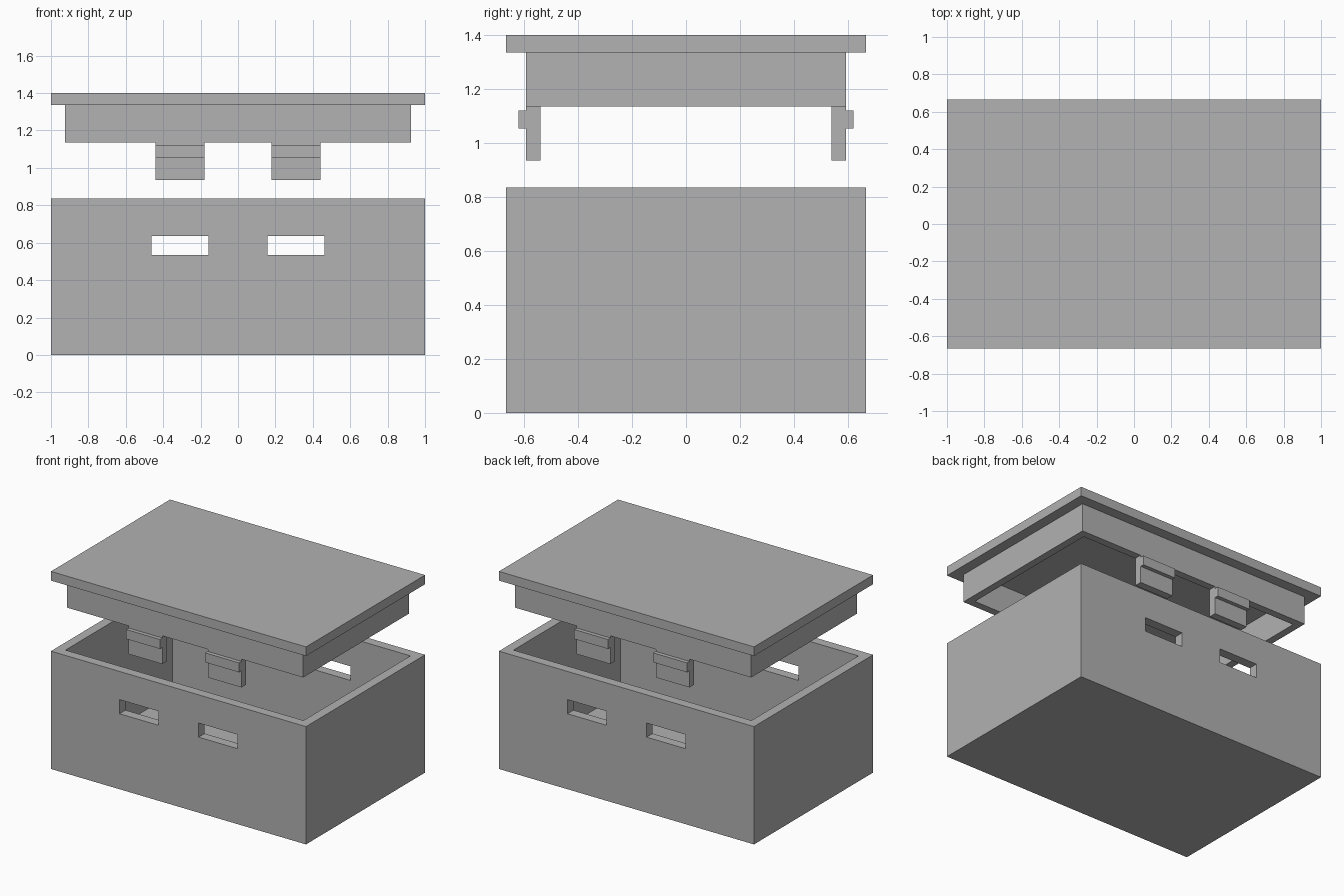
import bpy
import bmesh
from mathutils import Matrix, Vector

cube = bpy.data.objects.get("Cube")
if cube:
    bpy.data.objects.remove(cube, do_unlink=True)

LENGTH, DEPTH = 2.0, 1.333
WALL = 0.067
RIM_WALL = 0.053
GAP = 0.007
BOX_TOP = 0.835
LID_BOTTOM, LID_TOP = 1.335, 1.4
RIM_DROP = 0.2
LATCH_X = 0.31
RIM_Y = DEPTH / 2 - WALL - GAP

grey = bpy.data.materials.new("plain grey")
grey.use_nodes = True
grey.diffuse_color = (0.445, 0.445, 0.445, 1)
grey.node_tree.nodes["Principled BSDF"].inputs["Base Color"].default_value = grey.diffuse_color


def add_box(bm, low, high):
    low, high = Vector(low), Vector(high)
    matrix = Matrix.Translation((low + high) / 2) @ Matrix.Diagonal((*(high - low), 1))
    bmesh.ops.create_cube(bm, size=1, matrix=matrix)


def end_face(bm, up):
    bm.faces.ensure_lookup_table()
    return max(bm.faces, key=lambda f: f.normal.z * up)


def step(bm, face, inset, shift):
    """Inset a face, then extrude it vertically; return the moved face."""
    bmesh.ops.inset_region(bm, faces=[face], thickness=inset, use_even_offset=True)
    face = bmesh.ops.extrude_discrete_faces(bm, faces=[face])["faces"][0]
    bmesh.ops.translate(bm, verts=face.verts, vec=(0, 0, shift))
    return face


def finish(bm, name):
    bmesh.ops.recalc_face_normals(bm, faces=bm.faces)
    mesh = bpy.data.meshes.new(name)
    bm.to_mesh(mesh)
    bm.free()
    mesh.materials.append(grey)
    obj = bpy.data.objects.new(name, mesh)
    bpy.context.collection.objects.link(obj)
    return obj


# Open box with a floor as thick as its walls
bm = bmesh.new()
add_box(bm, (-LENGTH / 2, -DEPTH / 2, 0), (LENGTH / 2, DEPTH / 2, BOX_TOP))
bm.normal_update()
step(bm, end_face(bm, 1), WALL, WALL - BOX_TOP)
box = finish(bm, "box")

# Latch slots through the front and back walls
bm = bmesh.new()
for side in (-1, 1):
    x = side * LATCH_X
    add_box(bm, (x - 0.152, -1, 0.535), (x + 0.152, 1, 0.635))
cutter = finish(bm, "slot_cutter")
cutter.hide_render = True
cutter.display_type = 'WIRE'
cutter.hide_set(True)
cut = box.modifiers.new("slots", 'BOOLEAN')
cut.operation = 'DIFFERENCE'
cut.solver = 'EXACT'
cut.object = cutter

# Lid plate with a hollow rim that drops inside the box
bm = bmesh.new()
add_box(bm, (-LENGTH / 2, -DEPTH / 2, LID_BOTTOM), (LENGTH / 2, DEPTH / 2, LID_TOP))
bm.normal_update()
rim = step(bm, end_face(bm, -1), WALL + GAP, -RIM_DROP)
bm.normal_update()
step(bm, rim, RIM_WALL, RIM_DROP)
finish(bm, "lid")

# Four latches: a tab under the rim with a catch on its outer face
tab_top = LID_BOTTOM - RIM_DROP
for x_side, x_name in ((1, "left"), (-1, "right")):
    for y_side, y_name in ((-1, "front"), (1, "back")):
        x = x_side * LATCH_X
        for part, inner, outer, low, high in (
                ("tab", RIM_Y - RIM_WALL, RIM_Y, tab_top - 0.2, tab_top),
                ("catch", RIM_Y, RIM_Y + 0.028, 1.053, 1.12)):
            y_low, y_high = sorted((y_side * inner, y_side * outer))
            bm = bmesh.new()
            add_box(bm, (x - 0.132, y_low, low), (x + 0.132, y_high, high))
            finish(bm, f"{y_name}_{x_name}_latch_{part}")
